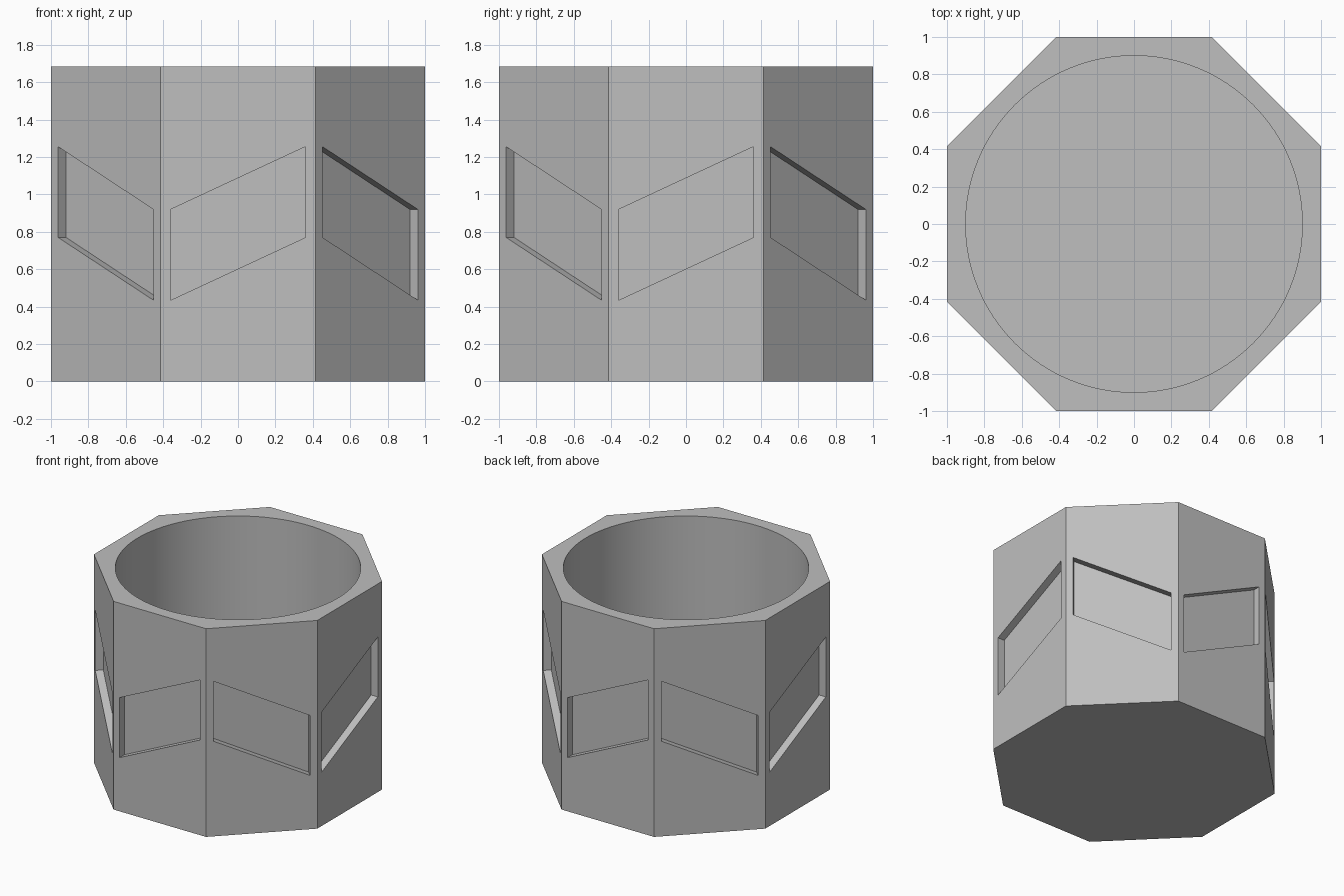
import bpy
import bmesh
import math
from mathutils import Matrix, Vector

SIDES = 8
HEIGHT = 1.685
BORE_RADIUS = 0.9
FLOOR = 0.1
RECESS_FLOOR = 0.94          # distance of recess back from the axis
HALF_WIDTH = 0.36
LOW, HIGH, TALL = 0.435, 0.77, 0.485

cube = bpy.data.objects.get("Cube")
if cube:
    bpy.data.objects.remove(cube, do_unlink=True)

grey = bpy.data.materials.new("plain grey")
grey.use_nodes = True
grey.diffuse_color = (0.52, 0.52, 0.52, 1)
grey.node_tree.nodes["Principled BSDF"].inputs["Base Color"].default_value = grey.diffuse_color


def make_object(name, bm):
    bmesh.ops.recalc_face_normals(bm, faces=bm.faces)
    mesh = bpy.data.meshes.new(name)
    bm.to_mesh(mesh)
    bm.free()
    mesh.materials.append(grey)
    obj = bpy.data.objects.new(name, mesh)
    bpy.context.collection.objects.link(obj)
    return obj


def add_prism(bm, segments, radius, bottom, top, turn=0.0):
    place = Matrix.Translation((0, 0, (bottom + top) / 2)) @ Matrix.Rotation(turn, 4, 'Z')
    bmesh.ops.create_cone(bm, cap_ends=True, segments=segments, radius1=radius,
                          radius2=radius, depth=top - bottom, matrix=place)


def add_recess(bm, index):
    # Slanted panel cutter; the slant flips on every other side
    left, right = (LOW, HIGH) if index % 2 == 0 else (HIGH, LOW)
    outline = [(-HALF_WIDTH, left), (HALF_WIDTH, right),
               (HALF_WIDTH, right + TALL), (-HALF_WIDTH, left + TALL)]
    spin = Matrix.Rotation(index * math.tau / SIDES, 3, 'Z')
    outer = bm.faces.new([bm.verts.new(spin @ Vector((x, -1.1, z))) for x, z in outline])
    extruded = bmesh.ops.extrude_face_region(bm, geom=[outer], use_keep_orig=True)
    moved = [v for v in extruded["geom"] if isinstance(v, bmesh.types.BMVert)]
    bmesh.ops.translate(bm, verts=moved, vec=spin @ Vector((0, 1.1 - RECESS_FLOOR, 0)))


# Octagonal body
bm = bmesh.new()
add_prism(bm, SIDES, 1 / math.cos(math.pi / SIDES), 0, HEIGHT, math.pi / SIDES)
body = make_object("octagonal_pot", bm)

# Round bore and slanted side recesses
bm = bmesh.new()
add_prism(bm, 128, BORE_RADIUS, FLOOR, HEIGHT + 0.2)
for i in range(SIDES):
    add_recess(bm, i)
cutter = make_object("pot_cutter", bm)

cut = body.modifiers.new("hollow and recesses", 'BOOLEAN')
cut.operation = 'DIFFERENCE'
cut.solver = 'EXACT'
cut.object = cutter

bpy.ops.object.select_all(action='DESELECT')
body.select_set(True)
bpy.context.view_layer.objects.active = body
bpy.ops.object.modifier_apply(modifier=cut.name)
bpy.data.objects.remove(cutter, do_unlink=True)

# Smooth bore, crisp edges
bpy.ops.object.shade_smooth_by_angle(angle=math.radians(20))
